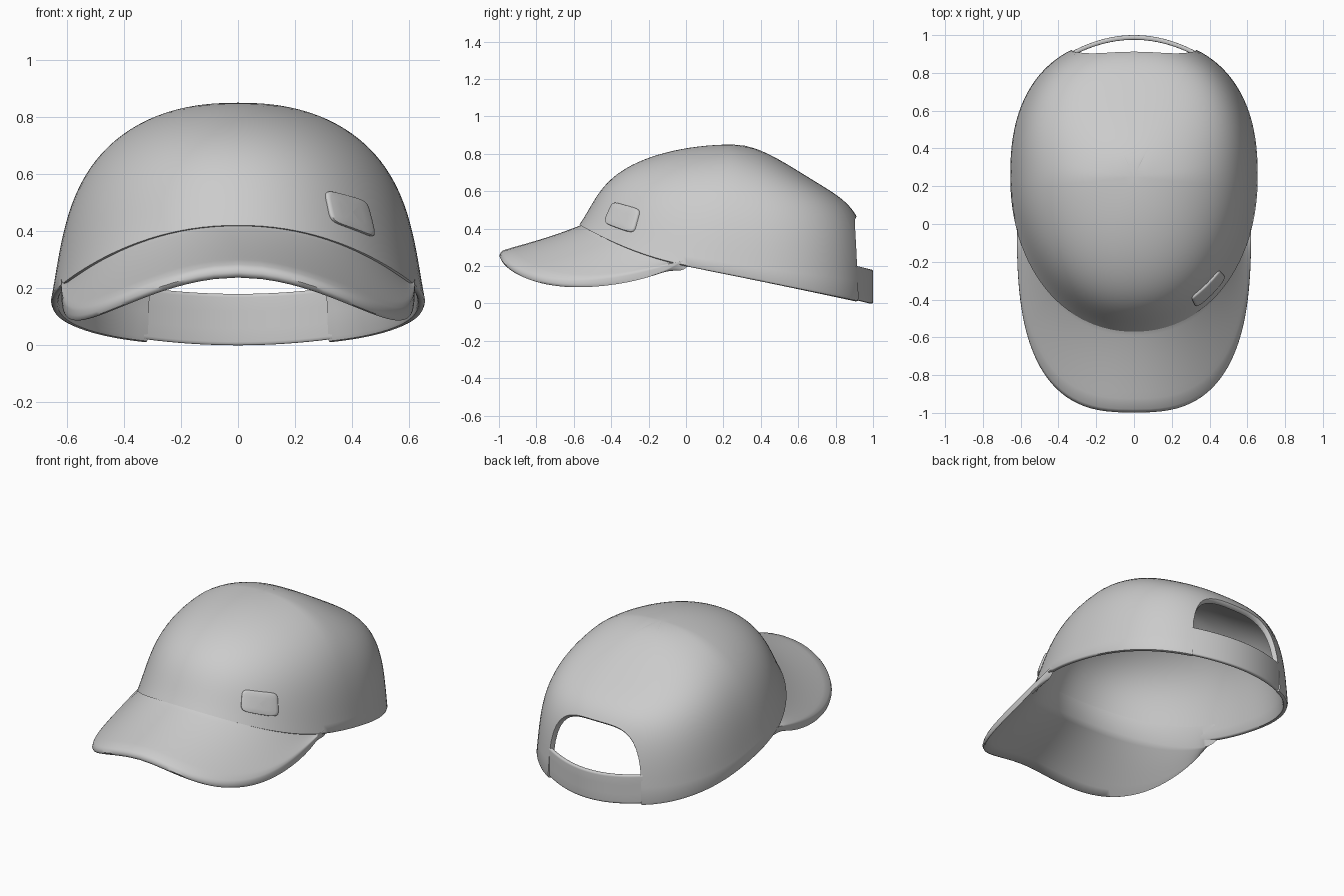
import bpy, bmesh
from math import sin, cos, pi, radians

if "Cube" in bpy.data.objects:
    bpy.data.objects.remove(bpy.data.objects["Cube"])

# Single fabric colour
fabric = bpy.data.materials.new("light_grey_fabric")
fabric.use_nodes = True
GREY = (0.6, 0.6, 0.6, 1)
fabric.diffuse_color = GREY
fabric.node_tree.nodes["Principled BSDF"].inputs["Base Color"].default_value = GREY

WIDTH, FRONT, BACK, MID, TOP = 0.655, 0.82, 0.735, 0.25, 0.85
HOLE = 26  # half angle of the rear opening, in degrees


def spow(v, p):
    """Power that keeps the sign."""
    return abs(v) ** p * (1 if v >= 0 else -1)


def rim(a):
    """Bottom edge of the crown; angle 0 is the front, 180 the back."""
    a = radians(a)
    p = 2 / (2.1 if cos(a) > 0 else 2.4)
    x = WIDTH * spow(sin(a), p)
    y = MID - spow(cos(a), p) * (FRONT if cos(a) > 0 else BACK)
    z = 0.205 - 0.19 * y + (0.33 * y * y if y < 0 else 0)
    return x, y, z


def dome(a, t, s=1):
    """Crown surface: angle around, angle up (0 rim, 90 apex), scale."""
    x, y, z = rim(a)
    c = cos(radians(a))
    t = radians(t)
    p = 2 / (2.3 - 0.35 * c + 0.05 * c * c)
    d, h = spow(cos(t), p), spow(sin(t), p)
    low = max(0, h)
    slope = 1.05 * d * d * (1 - d) * max(0, -c)           # flatter back
    d *= 1 - (0.2 + 0.15 * c) * low * (1 - low) ** 2      # straighter front
    h *= 1 - slope
    return x * d * s, MID + (y - MID) * d * s, z + (TOP - z) * h * s


def sheet(name, rows, wrap_cols=False, wrap_rows=False):
    """Skin a grid of points into one smooth object."""
    bm = bmesh.new()
    grid = [[bm.verts.new(p) for p in row] for row in rows]
    nr, nc = len(grid), len(grid[0])
    for i in range(nr if wrap_rows else nr - 1):
        for j in range(nc if wrap_cols else nc - 1):
            k, m = (i + 1) % nr, (j + 1) % nc
            bm.faces.new((grid[i][j], grid[i][m], grid[k][m], grid[k][j]))
    if not wrap_cols:  # close both ends
        for j in (0, nc - 1):
            bm.faces.new([row[j] for row in grid])
    bmesh.ops.remove_doubles(bm, verts=bm.verts, dist=0.0002)
    bmesh.ops.recalc_face_normals(bm, faces=bm.faces)
    mesh = bpy.data.meshes.new(name)
    bm.to_mesh(mesh)
    bm.free()
    obj = bpy.data.objects.new(name, mesh)
    bpy.context.collection.objects.link(obj)
    mesh.materials.append(fabric)
    bpy.ops.object.select_all(action='DESELECT')
    obj.select_set(True)
    bpy.context.view_layer.objects.active = obj
    bpy.ops.object.shade_smooth_by_angle(angle=radians(50))
    return obj


# Crown: double-walled dome with a rolled edge and an arched rear opening
side = 180 - HOLE
angles = [-side + 2 * side * i / 90 for i in range(91)]
angles += [180 - HOLE * cos(pi * k / 24) for k in range(1, 24)]


def opening(a):
    b = abs(a - 180) / HOLE
    return 29 * (1 - b ** 3) ** (1 / 2.2) if b < 1 else 0


STEPS = 28
profile = [(1 - k / STEPS, 0, 1) for k in range(STEPS + 1)]
profile += [(0, -0.3, 0.994), (0, -0.4, 0.98), (0, -0.3, 0.966)]
profile += [(k / STEPS, 0, 0.96) for k in range(STEPS + 1)]
crown = []
for f, dt, s in profile:
    row = []
    for a in angles:
        t0 = opening(a)
        row.append(dome(a, t0 + (90 - t0) * f + dt, s))
    crown.append(row)
sheet("crown", crown, wrap_cols=True)


# Brim: curved plate growing out of the crown's front edge
def brim_point(u, v, drop):
    ix, iy, iz = rim(74 * u)
    ix, iy = ix * 0.98, MID + (iy - MID) * 0.98
    ox = 0.62 * spow(sin(u * pi / 2), 2 / 2.8)
    oy = -0.998 * spow(cos(u * pi / 2), 2 / 2.8)
    x, y = ix + (ox - ix) * v, iy + (oy - iy) * v
    z = 0.55 + 0.27 * y - 0.82 * x * x
    join = 0.55 + 0.27 * iy - 0.82 * ix * ix
    thin = 1 - abs(u) ** 30  # the tips taper into the crown
    return x, y, z + (iz + 0.002 - join) * (1 - v) ** 3 - drop * thin


section = [(k / 12, 0) for k in range(11)]
section += [(0.96, 0.002), (0.985, 0.01), (1, 0.025), (0.985, 0.04), (0.96, 0.048)]
section += [(1 - k / 12, 0.05) for k in range(2, 13)]
us = [sin(pi / 2 * i / 40) for i in range(-40, 41)]
brim = [[brim_point(u, v, dz) for u in us] for v, dz in section]
brim.append([dome(74 * u, 6, 0.957) for u in us])  # lining blends into the crown
sheet("brim", brim, wrap_rows=True)

# Rear strap across the opening
outer = [(0.005, 0), (0.001, 0.004), (0, 0.012), (0, 0.06), (0, 0.12), (0, 0.168), (0.001, 0.176), (0.005, 0.18)]
strap = []
for depth, height in outer + [(0.025 - d, h) for d, h in reversed(outer)]:
    row = []
    for i in range(-20, 21):
        x = 0.33 * i / 20
        drop = 0.8 * x * x
        row.append((x, 1 - drop - depth, 0.25 * drop + height))
    strap.append(row)
sheet("rear_strap", strap, wrap_rows=True)

# Raised patch on the left front of the crown
patch = []
for r, s in ((0.001, 1.02), (0.5, 1.02), (0.85, 1.019), (0.96, 1.016), (1, 1.009), (1, 0.985)):
    row = []
    for i in range(48):
        w = 2 * pi * i / 48
        row.append(dome(39.5 + 9.5 * r * spow(cos(w), 0.35), 14.5 + 6.8 * r * spow(sin(w), 0.35), s))
    patch.append(row)
sheet("front_patch", patch, wrap_cols=True)
